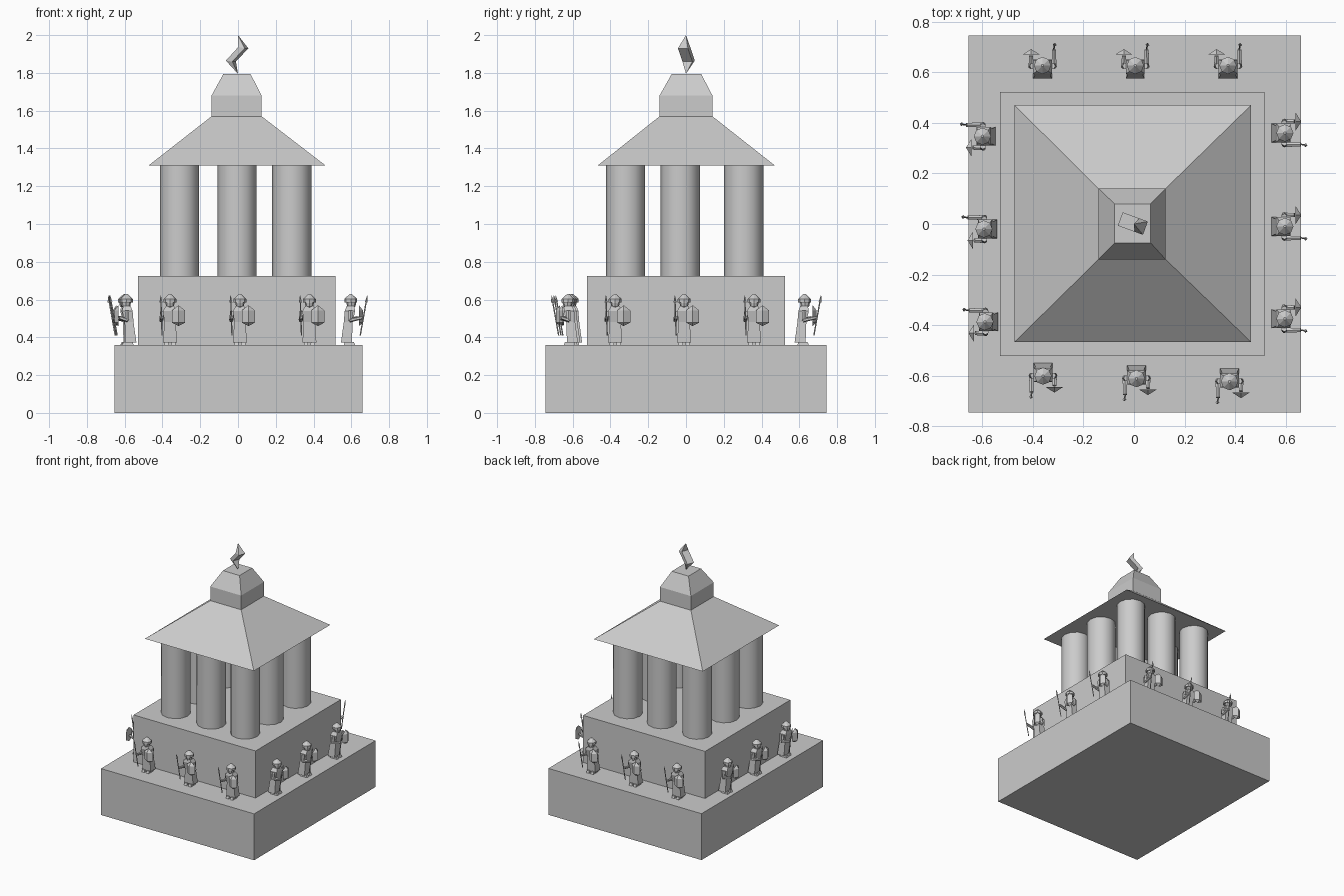
import bpy, bmesh, math
from mathutils import Matrix, Vector

cube = bpy.data.objects.get("Cube")
if cube:
    bpy.data.objects.remove(cube, do_unlink=True)

stone = bpy.data.materials.new("grey stone")
stone.use_nodes = True
GREY = (0.6, 0.6, 0.6, 1)
stone.diffuse_color = GREY
stone.node_tree.nodes["Principled BSDF"].inputs["Base Color"].default_value = GREY


def finish(name, bm, smooth=False):
    bmesh.ops.recalc_face_normals(bm, faces=bm.faces)
    mesh = bpy.data.meshes.new(name)
    bm.to_mesh(mesh)
    bm.free()
    mesh.materials.append(stone)
    ob = bpy.data.objects.new(name, mesh)
    bpy.context.collection.objects.link(ob)
    if smooth:
        bpy.ops.object.select_all(action="DESELECT")
        ob.select_set(True)
        bpy.context.view_layer.objects.active = ob
        bpy.ops.object.shade_smooth_by_angle(angle=math.radians(60))
    return ob


def stack(bm, levels):
    """Loft rectangles (x0, x1, y0, y1, z) into a closed solid."""
    rings = []
    for x0, x1, y0, y1, z in levels:
        corners = [(x0, y0), (x1, y0), (x1, y1), (x0, y1)]
        rings.append([bm.verts.new((x, y, z)) for x, y in corners])
    for a, b in zip(rings, rings[1:]):
        for i in range(4):
            j = (i + 1) % 4
            bm.faces.new((a[i], a[j], b[j], b[i]))
    bm.faces.new(rings[0][::-1])
    bm.faces.new(rings[-1])


def rod(bm, a, b, r1, r2, sides=6):
    """Tapered rod between two points."""
    a, b = Vector(a), Vector(b)
    turn = (b - a).to_track_quat("Z", "Y").to_matrix().to_4x4()
    bmesh.ops.create_cone(bm, cap_ends=True, segments=sides, radius1=r1, radius2=r2,
                          depth=(b - a).length,
                          matrix=Matrix.Translation((a + b) / 2) @ turn)


def block(name, *levels):
    bm = bmesh.new()
    stack(bm, levels)
    return finish(name, bm)


# Stepped base, roof and cupola
block("base", (-.655, .66, -.745, .745, 0), (-.655, .66, -.745, .745, .36))
block("upper_step", (-.53, .517, -.523, .523, .36), (-.53, .517, -.523, .523, .725))
block("roof", (-.473, .463, -.467, .47, 1.31), (-.14, .125, -.14, .14, 1.57))
block("cupola", (-.14, .125, -.14, .14, 1.57), (-.14, .125, -.14, .14, 1.68),
      (-.077, .066, -.075, .08, 1.795))

# Ring of eight columns
for i, x in enumerate((-.31, -.005, .285)):
    for j, y in enumerate((-.32, -.03, .305)):
        if i == j == 1:
            continue
        bm = bmesh.new()
        bmesh.ops.create_cone(bm, cap_ends=True, segments=12, radius1=.104, radius2=.104,
                              depth=.585, matrix=Matrix.Translation((x, y, 1.0175)))
        finish(f"column_{i}_{j}", bm, smooth=True)

# Lightning bolt finial: slanted slab with a spike above and below
bm = bmesh.new()
W = .028
top, bottom = bm.verts.new((0, 0, 2)), bm.verts.new((0, 0, 1.795))
section = [(.048, 1.93), (-.022, 1.86), (-.058, 1.865), (.012, 1.937)]
near, far = [[bm.verts.new((x, y, z)) for x, z in section] for y in (-W, W)]
for i in range(4):
    j = (i + 1) % 4
    if i in (0, 2):
        bm.faces.new((near[i], near[j], far[j], far[i]))
bm.faces.new(near)
bm.faces.new(far)
for tip, p, q in ((top, 0, 3), (bottom, 1, 2)):
    loop = [near[p], near[q], far[q], far[p]]
    for i in range(4):
        bm.faces.new((tip, loop[i], loop[(i + 1) % 4]))
bolt = finish("lightning_bolt", bm)
bolt.rotation_euler.z = math.radians(-20)


def guard_mesh():
    """Guard facing -y, standing on z = 0."""
    bm = bmesh.new()
    # Feet and robe
    for s in (-1, 1):
        x = s * .018
        stack(bm, [(x - .012, x + .012, -.035, .025, 0), (x - .01, x + .01, -.028, .02, .016)])
    stack(bm, [(-.037, .037, -.018, .04, .012), (-.03, .03, -.022, .025, .12),
               (-.037, .037, -.035, .02, .18), (-.022, .022, -.03, .01, .205)])
    # Head, helmet brim and pointed crown
    head = Matrix.Translation((0, -.015, .222)) @ Matrix.Diagonal((.024, .026, .032, 1))
    bmesh.ops.create_uvsphere(bm, u_segments=8, v_segments=6, radius=1, matrix=head)
    rod(bm, (0, -.012, .225), (0, -.012, .243), .034, .034, 8)
    rod(bm, (0, -.012, .243), (0, -.012, .27), .034, .005, 8)
    # Arms
    for s, reach in ((-1, -.075), (1, -.05)):
        rod(bm, (s * .038, -.01, .18), (s * .046, -.01, .13), .013, .011)
        rod(bm, (s * .046, -.005, .13), (s * .045, reach, .145), .011, .009)
    # Spear
    rod(bm, (-.042, -.062, .05), (-.048, -.094, .23), .0035, .0035)
    rod(bm, (-.048, -.094, .225), (-.049, -.1, .262), .008, .001, 4)
    # Shield: six-sided outline with a raised centre ridge
    outline = [(0, .1), (.035, .118), (.035, .182), (0, .21), (-.035, .182), (-.035, .118)]
    rim = [bm.verts.new((.045 + x, -.055, z)) for x, z in outline]
    ridge = [bm.verts.new((.045, -.077, z)) for z in (.118, .182)]
    bm.faces.new(rim)
    bm.faces.new((rim[1], rim[2], ridge[1], ridge[0]))
    bm.faces.new((rim[4], rim[5], ridge[0], ridge[1]))
    for a, b, r in ((0, 1, 0), (5, 0, 0), (2, 3, 1), (3, 4, 1)):
        bm.faces.new((rim[a], rim[b], ridge[r]))
    return bm


# Three guards on each side, facing outward
rows = {
    "front": (0, [(-.36, -.59), (.01, -.6), (.378, -.612)]),
    "left": (90, [(.585, -.375), (.585, -.01), (.585, .36)]),
    "back": (180, [(-.362, .615), (.005, .615), (.372, .615)]),
    "right": (-90, [(-.578, -.387), (-.582, -.02), (-.588, .347)]),
}
mesh = None
for side, (angle, spots) in rows.items():
    for n, (x, y) in enumerate(spots):
        if mesh is None:
            ob = finish("guard", guard_mesh())
            mesh = ob.data
        else:
            ob = bpy.data.objects.new("guard", mesh)
            bpy.context.collection.objects.link(ob)
        ob.name = f"guard_{side}_{n + 1}"
        ob.location = (x, y, .36)
        ob.rotation_euler.z = math.radians(angle)
